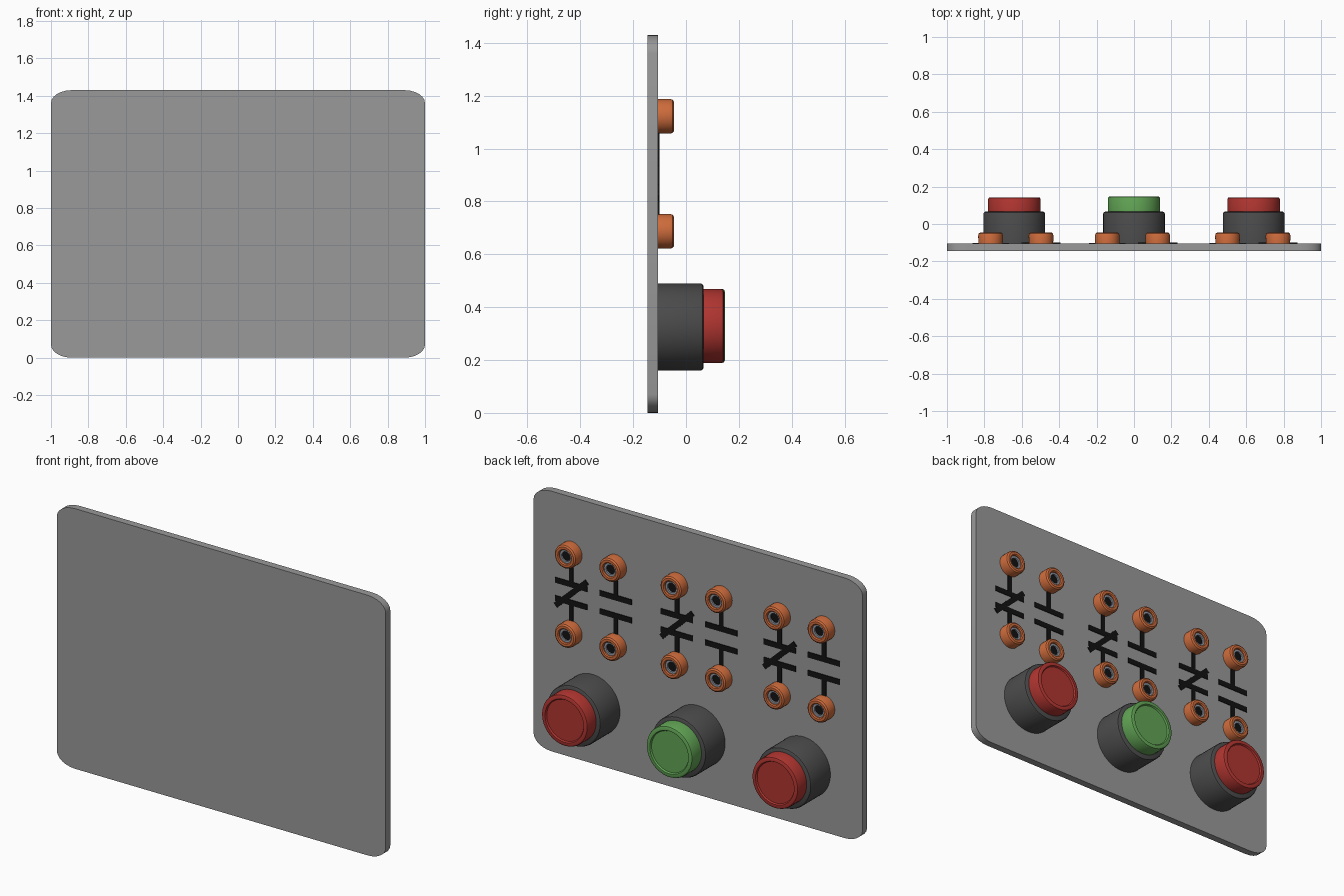
import bpy, bmesh, math
from mathutils import Matrix, Vector

if "Cube" in bpy.data.objects:
    bpy.data.objects.remove(bpy.data.objects["Cube"])


def material(name, rgb):
    m = bpy.data.materials.new(name)
    m.diffuse_color = (*rgb, 1)
    m.use_nodes = True
    m.node_tree.nodes["Principled BSDF"].inputs["Base Color"].default_value = m.diffuse_color
    return m


GREY = material("panel grey", (0.32, 0.32, 0.32))
DARK = material("dark plastic", (0.07, 0.07, 0.07))
RED = material("button red", (0.44, 0.036, 0.03))
GREEN = material("button green", (0.12, 0.37, 0.09))
ORANGE = material("terminal orange", (0.62, 0.15, 0.045))
STEEL = material("socket steel", (0.30, 0.34, 0.40))
BLACK = material("marking black", (0.006, 0.006, 0.006))


def finish(bm, name, mat, smooth=True):
    bmesh.ops.recalc_face_normals(bm, faces=bm.faces)
    me = bpy.data.meshes.new(name)
    bm.to_mesh(me)
    bm.free()
    me.materials.append(mat)
    ob = bpy.data.objects.new(name, me)
    bpy.context.collection.objects.link(ob)
    if smooth:
        bpy.ops.object.select_all(action='DESELECT')
        ob.select_set(True)
        bpy.context.view_layer.objects.active = ob
        bpy.ops.object.shade_smooth_by_angle(angle=math.radians(35))
    return ob


def lathe(name, mat, profile, x, z, n=40):
    """Turn (radius, y) points round an axis along y at (x, z)."""
    bm = bmesh.new()
    vs = [bm.verts.new((x + r, y, z)) for r, y in profile]
    es = [bm.edges.new(p) for p in zip(vs, vs[1:])]
    bmesh.ops.spin(bm, geom=vs + es, cent=(x, 0, z), axis=(0, 1, 0),
                   angle=math.tau, steps=n, use_duplicate=False)
    bmesh.ops.remove_doubles(bm, verts=bm.verts, dist=1e-5)
    return finish(bm, name, mat)


# Back panel with rounded corners
Y0, Y1, H = -0.145, -0.105, 1.43
RX, RZ = 0.11, 0.07
bm = bmesh.new()
outline = []
for k, (sx, sz) in enumerate([(1, 1), (-1, 1), (-1, -1), (1, -1)]):
    for i in range(7):
        a = (k + i / 6) * math.pi / 2
        outline.append(bm.verts.new((sx * (1 - RX) + RX * math.cos(a), Y0,
                                     H / 2 + sz * (H / 2 - RZ) + RZ * math.sin(a))))
face = bm.faces.new(outline)
ext = bmesh.ops.extrude_face_region(bm, geom=[face])
bmesh.ops.translate(bm, vec=(0, Y1 - Y0, 0),
                    verts=[v for v in ext["geom"] if isinstance(v, bmesh.types.BMVert)])
finish(bm, "panel", GREY)


def marking(name, x, crossed):
    """Thin contact symbol between two terminals."""
    bm = bmesh.new()

    def bar(cx, cz, w, h, angle=0, t=0.008):
        m = (Matrix.Translation((cx, Y1, cz)) @ Matrix.Rotation(angle, 4, 'Y')
             @ Matrix.Diagonal(Vector((w, t, h, 1))))
        bmesh.ops.create_cube(bm, size=1, matrix=m)

    for s in (1, -1):
        bar(x, 0.9 + s * 0.05, 0.195, 0.03)
        bar(x, 0.9 + s * 0.125, 0.026, 0.15)
    if crossed:
        bar(x, 0.9, 0.26, 0.03, math.radians(43), 0.01)
    finish(bm, name, BLACK, smooth=False)


for i, (cx, cap_mat, top) in enumerate([(-0.64, RED, 0.143), (0, GREEN, 0.147), (0.64, RED, 0.143)]):
    # Push button: dark collar and coloured cap with a shallow dish
    lathe(f"button_collar_{i}", DARK,
          [(0, Y1), (0.165, Y1), (0.165, 0.055), (0.162, 0.062), (0.155, 0.066), (0, 0.066)], cx, 0.325, 48)
    lathe(f"button_cap_{i}", cap_mat,
          [(0, 0.06), (0.14, 0.06), (0.14, top - 0.01), (0.137, top - 0.003), (0.13, top),
           (0.117, top), (0.112, top - 0.008), (0, top - 0.008)], cx, 0.329, 48)
    # Two contacts, each with an upper and a lower terminal
    for j, dx in enumerate((-0.135, 0.135)):
        x = cx + dx + (0.008 if cx < 0 else -0.008 if cx == 0 else -0.005)
        marking(f"contact_marking_{i}_{j}", x, j == 1)
        for k, z in enumerate((0.687, 1.122)):
            tag = f"{i}_{j}_{k}"
            lathe(f"terminal_{tag}", ORANGE,
                  [(0.036, Y1), (0.065, Y1), (0.066, -0.062), (0.063, -0.051),
                   (0.055, -0.045), (0.042, -0.045), (0.037, -0.05), (0.036, Y1)], x, z, 32)
            lathe(f"socket_{tag}", STEEL,
                  [(0.037, -0.056), (0.026, -0.056), (0.025, -0.085)], x, z, 24)
            lathe(f"socket_hole_{tag}", BLACK,
                  [(0, -0.064), (0.0256, -0.064)], x, z, 24)
